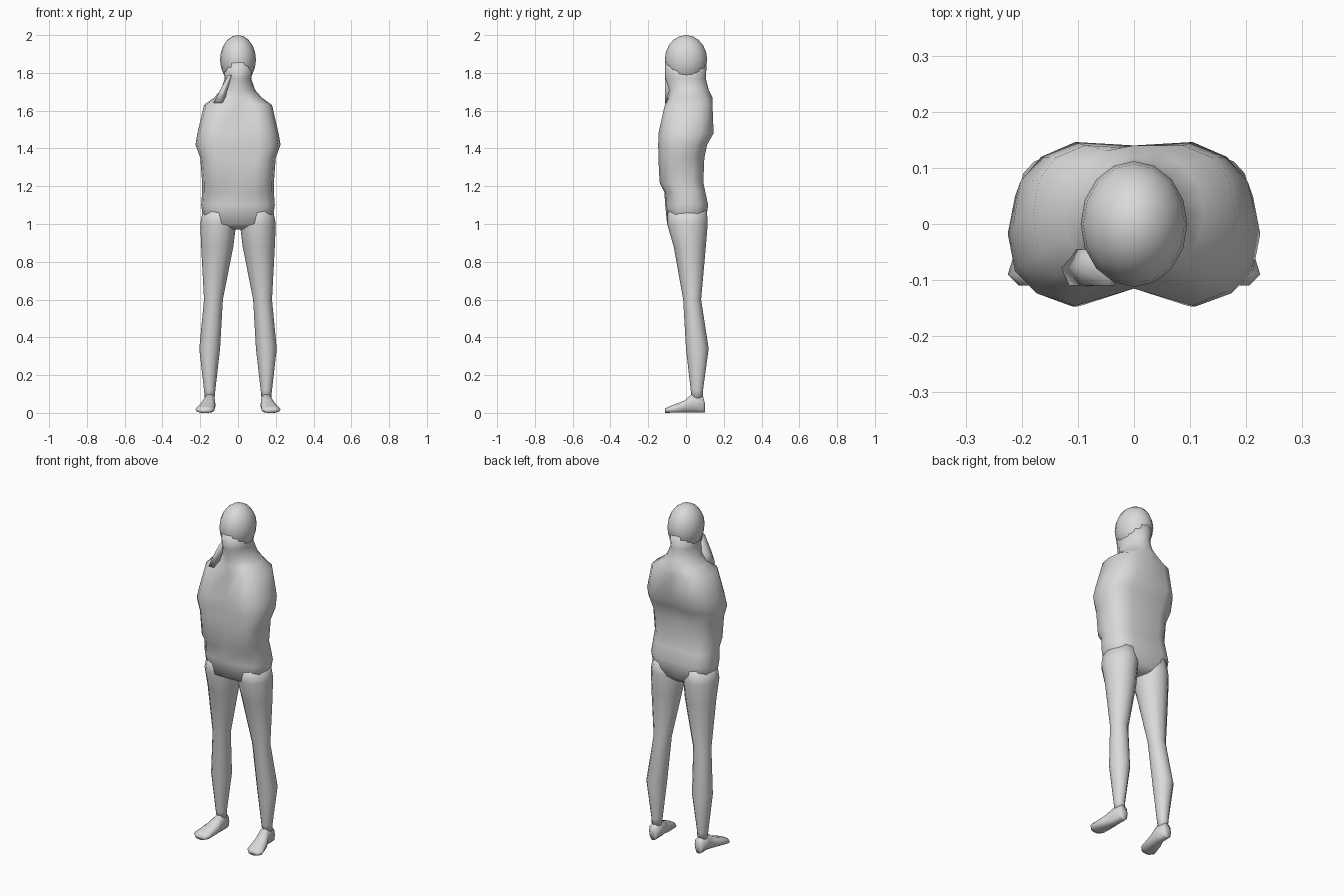
import bpy, bmesh
from math import cos, sin, pi, copysign

if "Cube" in bpy.data.objects:
    bpy.data.objects.remove(bpy.data.objects["Cube"], do_unlink=True)

grey = bpy.data.materials.new("plain grey")
grey.use_nodes = True
colour = (0.7, 0.7, 0.7, 1)
grey.diffuse_color = colour
grey.node_tree.nodes["Principled BSDF"].inputs["Base Color"].default_value = colour


def finish(bm, name):
    """Turn the mesh into a smooth grey object."""
    bmesh.ops.recalc_face_normals(bm, faces=bm.faces)
    for face in bm.faces:
        face.smooth = True
    mesh = bpy.data.meshes.new(name)
    bm.to_mesh(mesh)
    bm.free()
    mesh.materials.append(grey)
    obj = bpy.data.objects.new(name, mesh)
    bpy.context.collection.objects.link(obj)
    return obj


def loft(name, rings):
    """Skin a stack of equal rings and cap both ends."""
    bm = bmesh.new()
    rows = [[bm.verts.new(point) for point in ring] for ring in rings]
    for lower, upper in zip(rows, rows[1:]):
        for i in range(len(lower)):
            bm.faces.new((lower[i - 1], lower[i], upper[i], upper[i - 1]))
    bm.faces.new(rows[0])
    bm.faces.new(rows[-1])
    return finish(bm, name)


def oval(half_width, low, high, power, count):
    """Squared oval in a plane, as pairs of across and along."""
    for i in range(count):
        c, s = cos(2 * pi * i / count), sin(2 * pi * i / count)
        yield (half_width * copysign(abs(c) ** power, c),
               (low + high) / 2 + (high - low) / 2 * copysign(abs(s) ** power, s))


def trunk_ring(z, half_width, front, back):
    """Trunk section: hollow between the folded arms and along the spine."""
    centre = (front + back) / 2
    chest = 0.04 if front < -0.12 else 0
    spine = -0.015 if half_width > 0.15 else 0
    ring = []
    for x, y in oval(half_width, front, back, 0.75 if spine else 1, 16):
        closeness = max(0, 1 - abs(x) / 0.1)
        ring.append((x, y + closeness * (chest if y < centre else spine), z))
    return ring


# Trunk and neck: height, half width, front, back
trunk = [
    (0.97, 0.07, -0.04, 0.07),
    (1.0, 0.18, -0.1, 0.11),
    (1.1, 0.195, -0.11, 0.125),
    (1.17, 0.19, -0.115, 0.11),
    (1.22, 0.19, -0.15, 0.1),
    (1.35, 0.2, -0.155, 0.105),
    (1.42, 0.225, -0.155, 0.12),
    (1.48, 0.215, -0.155, 0.155),
    (1.63, 0.18, -0.125, 0.15),
    (1.67, 0.125, -0.1, 0.14),
    (1.71, 0.09, -0.09, 0.12),
    (1.77, 0.07, -0.11, 0.105),
    (1.86, 0.09, -0.11, 0.11),
]
loft("trunk_and_neck", [trunk_ring(*row) for row in trunk])

# Rounded head, sunk into the top of the neck
bm = bmesh.new()
bmesh.ops.create_uvsphere(bm, u_segments=16, v_segments=10, radius=1)
bmesh.ops.scale(bm, verts=bm.verts, vec=(0.095, 0.112, 0.13))
bmesh.ops.translate(bm, verts=bm.verts, vec=(0, 0, 1.87))
finish(bm, "head")

# Fold of cloth running from the chin down to the right shoulder
loft("neck_fold", [
    [(centre + x, y, z) for x, y in oval(width, -0.115, -0.04, 1, 6)]
    for z, centre, width in ((1.64, -0.1, 0.03), (1.7, -0.08, 0.02), (1.79, -0.04, 0.01))])

# Leg: height, centre, half width, front, back
leg = [
    (0.07, 0.15, 0.025, 0.03, 0.09),
    (0.12, 0.15, 0.03, 0.025, 0.09),
    (0.34, 0.15, 0.055, 0, 0.12),
    (0.6, 0.13, 0.05, -0.015, 0.08),
    (0.88, 0.11, 0.085, -0.065, 0.105),
    (1.0, 0.105, 0.095, -0.1, 0.115),
    (1.08, 0.1, 0.085, -0.095, 0.11),
]
# Foot from heel to toe: position, centre, half width, height
foot = [
    (0.1, 0.15, 0.015, 0.05),
    (0.09, 0.15, 0.03, 0.09),
    (0.03, 0.15, 0.03, 0.1),
    (-0.01, 0.16, 0.04, 0.065),
    (-0.09, 0.175, 0.05, 0.035),
    (-0.11, 0.175, 0.03, 0.025),
]
for label, side in (("left", 1), ("right", -1)):
    loft(label + "_leg", [
        [(side * (centre + x), y, z) for x, y in oval(width, front, back, 1, 12)]
        for z, centre, width, front, back in leg])
    loft(label + "_foot", [
        [(side * (centre + x), y, z) for x, z in oval(width, 0, height, 0.8, 10)]
        for y, centre, width, height in foot])
